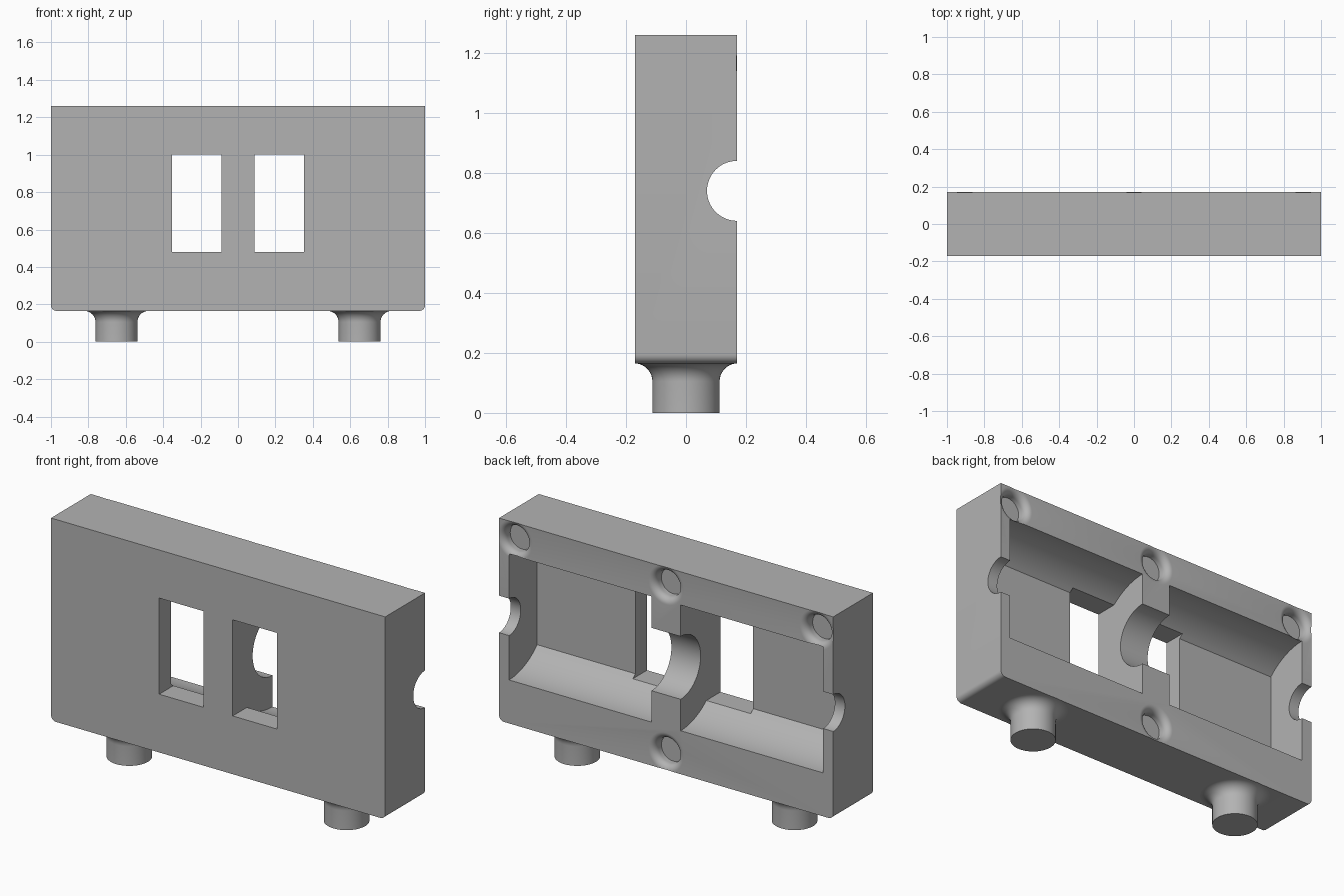
import bpy, bmesh, math
from mathutils import Matrix

if "Cube" in bpy.data.objects:
    bpy.data.objects.remove(bpy.data.objects["Cube"])

grey = bpy.data.materials.new("plain grey")
grey.use_nodes = True
grey.diffuse_color = (0.45, 0.45, 0.45, 1)
grey.node_tree.nodes["Principled BSDF"].inputs["Base Color"].default_value = grey.diffuse_color

BACK, BOTTOM, TOP = 0.17, 0.165, 1.26
AXIS_Z = 0.74


def make_object(name, bm):
    bmesh.ops.recalc_face_normals(bm, faces=bm.faces)
    mesh = bpy.data.meshes.new(name)
    bm.to_mesh(mesh)
    bm.free()
    mesh.materials.append(grey)
    obj = bpy.data.objects.new(name, mesh)
    bpy.context.collection.objects.link(obj)
    return obj


def arc(cx, cy, r, start, end, steps):
    angles = [math.radians(start + (end - start) * i / steps) for i in range(steps + 1)]
    return [(cx + r * math.cos(a), cy + r * math.sin(a)) for a in angles]


def extrude_x(name, profile, x0, x1):
    """Prism from a (y, z) profile."""
    bm = bmesh.new()
    face = bm.faces.new([bm.verts.new((x0, y, z)) for y, z in profile])
    ext = bmesh.ops.extrude_face_region(bm, geom=[face])["geom"]
    bmesh.ops.translate(bm, vec=(x1 - x0, 0, 0),
                        verts=[v for v in ext if isinstance(v, bmesh.types.BMVert)])
    return make_object(name, bm)


def lathe(name, profile, steps=48):
    """Turn an (r, z) profile about z; open ends get caps."""
    bm = bmesh.new()
    rings = []
    for r, z in profile:
        rings.append([bm.verts.new((x, y, z)) for x, y in arc(0, 0, r, 0, 360, steps)[:-1]])
    for a, b in zip(rings, rings[1:]):
        for i in range(steps):
            j = (i + 1) % steps
            bm.faces.new((a[i], a[j], b[j], b[i]))
    bm.faces.new(rings[0])
    bm.faces.new(rings[-1])
    return make_object(name, bm)


def box(name, x0, x1, y0, y1, z0, z1):
    return extrude_x(name, [(y0, z0), (y1, z0), (y1, z1), (y0, z1)], x0, x1)


def cut(target, cutter):
    mod = target.modifiers.new("cut", 'BOOLEAN')
    mod.operation, mod.solver, mod.object = 'DIFFERENCE', 'EXACT', cutter
    bpy.context.view_layer.objects.active = target
    bpy.ops.object.modifier_apply(modifier=mod.name)
    bpy.data.objects.remove(cutter)


# Housing block with its two lower end edges rounded
body = box("housing", -1, 1, -BACK, BACK, BOTTOM, TOP)
bm = bmesh.new()
bm.from_mesh(body.data)
ends = [e for e in bm.edges if all(v.co.z < BOTTOM + 0.01 for v in e.verts)
        and abs(e.verts[0].co.x - e.verts[1].co.x) < 0.01]
bmesh.ops.bevel(bm, geom=ends, offset=0.03, segments=6, profile=0.5, affect='EDGES')
bm.to_mesh(body.data)
bm.free()

# Rounded pockets with a flat floor, and a window through each
R, DEPTH = 0.34, 0.24
flat = math.degrees(math.acos(DEPTH / R))
pocket = ([(BACK + 0.1, AXIS_Z + R)] + arc(BACK, AXIS_Z, R, 90, 180 - flat, 16)
          + arc(BACK, AXIS_Z, R, 180 + flat, 270, 16) + [(BACK + 0.1, AXIS_Z - R)])
for s in (-1, 1):
    inner, outer, side = 0.0875 * s, 0.94 * s, 0.3525 * s
    cut(body, extrude_x("pocket_cutter", pocket, inner, outer))
    cut(body, box("window_cutter", inner, side, -0.3, 0, 0.48, 1.0))

# Shaft seats: narrow at both ends, wider in the divider
for r, x0, x1 in ((0.1, -1.1, -0.8), (0.1, 0.8, 1.1), (0.17, -0.2, 0.2)):
    cut(body, extrude_x("shaft_cutter", arc(BACK, AXIS_Z, r, 0, 360, 64)[:-1], x0, x1))

# Flared blind screw holes in the back
HOLE, FLARE = 0.07, 0.036
hole = [(HOLE, -0.06)] + arc(HOLE + FLARE, -FLARE, FLARE, 180, 90, 8) + [(HOLE + FLARE, 0.05)]
for x, z in ((-0.905, 1.165), (0, 1.165), (0.905, 1.165), (0, 0.26)):
    cutter = lathe("hole_cutter", hole)
    cutter.data.transform(Matrix.Translation((x, BACK, z)) @ Matrix.Rotation(-math.pi / 2, 4, 'X'))
    cut(body, cutter)

# Feet that flare into the underside
FOOT, FILLET = 0.112, 0.06
foot = [(FOOT, 0)] + arc(FOOT + FILLET, BOTTOM - FILLET, FILLET, 180, 90, 10)
parts = [body]
for name, x in (("right_foot", -0.65), ("left_foot", 0.65)):
    obj = lathe(name, foot)
    obj.location.x = x
    parts.append(obj)

# Smooth the curved surfaces, keep the corners crisp
for obj in parts:
    bpy.ops.object.select_all(action='DESELECT')
    obj.select_set(True)
    bpy.context.view_layer.objects.active = obj
    bpy.ops.object.shade_smooth_by_angle(angle=math.radians(30))
